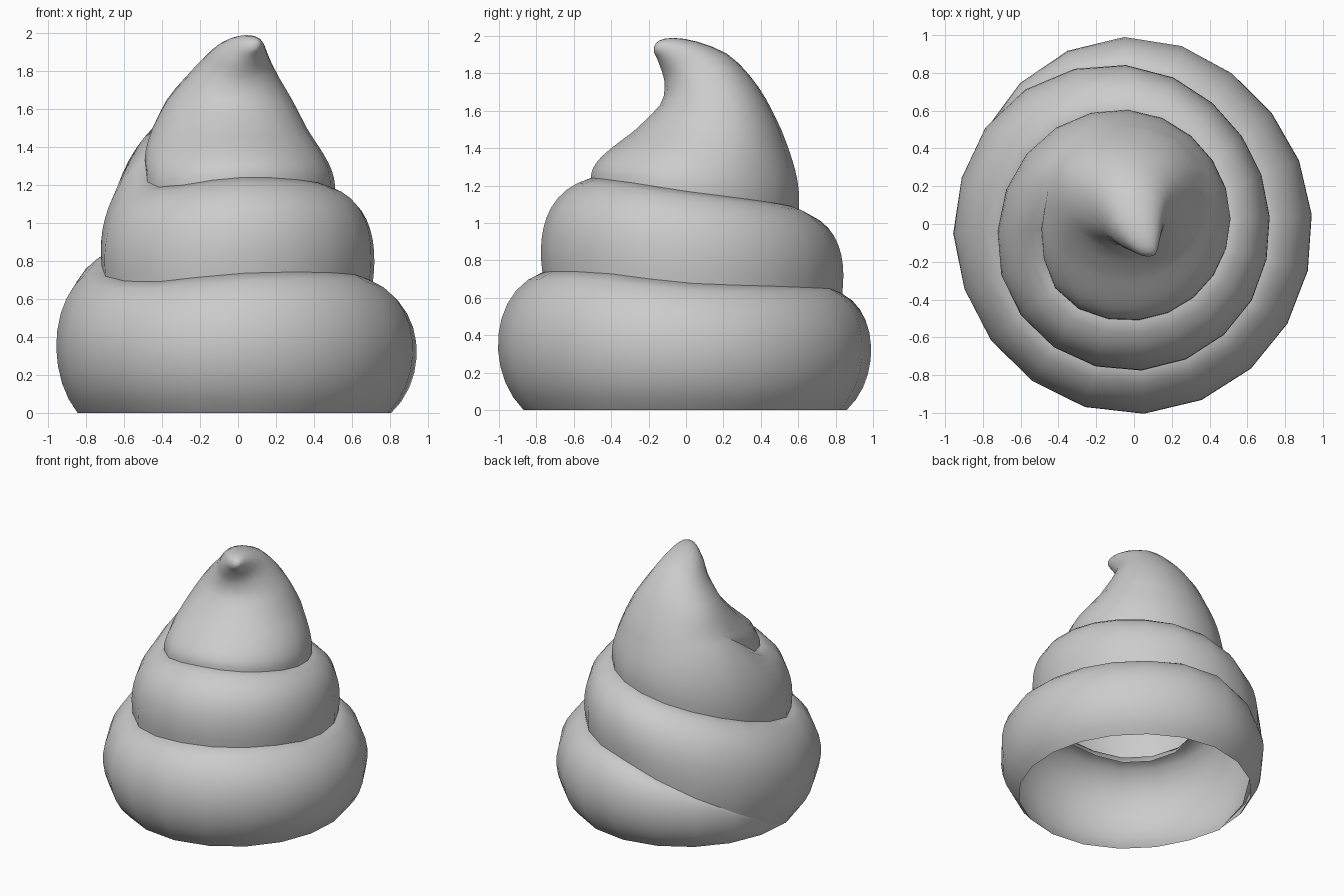
import bpy, bmesh, math
from mathutils import Vector

if "Cube" in bpy.data.objects:
    bpy.data.objects.remove(bpy.data.objects["Cube"])


def smooth_curve(keys, x):
    """Cubic interpolation through (x, a, b, ...) keys."""
    n = len(keys)
    x = min(max(x, keys[0][0]), keys[-1][0])
    i = 0
    while i < n - 2 and x > keys[i + 1][0]:
        i += 1

    def slope(k, c):
        a, b = keys[max(k - 1, 0)], keys[min(k + 1, n - 1)]
        return (b[c] - a[c]) / (b[0] - a[0])

    p, q = keys[i], keys[i + 1]
    h = q[0] - p[0]
    u = (x - p[0]) / h
    out = []
    for c in range(1, len(p)):
        out.append((2*u**3 - 3*u*u + 1) * p[c] + (u**3 - 2*u*u + u) * h * slope(i, c)
                   + (3*u*u - 2*u**3) * q[c] + (u**3 - u*u) * h * slope(i + 1, c))
    return out


# Spiral seam running down around the swirl: angle, radius, height
SEAM = [(-195, .46, 1.46), (-177, .49, 1.33), (-160, .51, 1.22), (-135, .54, 1.19),
        (-90, .51, 1.24), (-40, .50, 1.22), (0, .51, 1.17), (45, .54, 1.12),
        (90, .60, 1.07), (135, .66, .96), (180, .715, .79), (203, .75, .715),
        (235, .77, .69), (270, .77, .735), (320, .74, .735), (360, .71, .68),
        (405, .735, .66), (450, .83, .63), (473, .88, .52), (495, .92, .37),
        (511, .92, .24), (528, .89, .09), (541, .85, 0), (560, .83, 0),
        (630, .87, 0), (720, .81, 0), (765, .815, 0), (810, .86, 0), (905, .84, 0)]
# Outward bulge of the coil and shoulder fullness by angle
BULGE = [(-195, .01), (90, .02), (250, .03), (440, .03), (495, .02), (525, .09),
         (545, .18), (600, .205), (720, .205), (765, .19), (905, .19)]
FULL = [(-195, .45), (60, .45), (165, .65), (230, .9), (905, .9)]
# Hooked tip rings: index, centre x, half width, back y, back z, front y, front z
TIP = [(0, -.045, .405, .51, 1.50, -.27, 1.50), (1, -.045, .33, .43, 1.66, -.14, 1.63),
       (2, -.03, .25, .34, 1.79, -.115, 1.72), (3, -.01, .18, .22, 1.905, -.12, 1.78),
       (4, .015, .13, .06, 1.97, -.14, 1.84), (5, .045, .085, -.07, 1.99, -.155, 1.88),
       (6, .07, .045, -.145, 1.975, -.17, 1.91), (7, .08, .004, -.17, 1.945, -.172, 1.94)]
STEP, SIDES, COLS, ROWS = 18, 20, 62, 10


def radial(deg, r, z):
    a = math.radians(deg)
    return Vector((r * math.cos(a), r * math.sin(a), z))


def tip_point(deg, k):
    cx, w, by, bz, fy, fz = smooth_curve(TIP, k)
    a = math.radians(deg)
    s = math.sin(a)
    w *= 1 + .14 * max(s, 0)        # fuller at the back
    return Vector((cx + w * math.cos(a), (by + fy) / 2 + (by - fy) / 2 * s,
                   (bz + fz) / 2 + (bz - fz) / 2 * s))


def seam_point(t):
    r, z = smooth_curve(SEAM, t)
    return radial(t, r, max(z, 0))


bm = bmesh.new()
columns, weld = [], []

# Coil strip: each column is a curved profile from one seam turn to the next
for i in range(COLS):
    t = -195 + STEP * i
    top = tip_point(t, 0) if i <= SIDES else seam_point(t - 360)
    low = top.copy() if i == 0 else seam_point(t)
    h = max(top.z - low.z, 0)
    r = Vector((low.x, low.y)).length
    b = smooth_curve(BULGE, t)[0] * min(1, h / .6)
    full = smooth_curve(FULL, t)[0]
    rise = .28 if t > 530 else .37
    p1 = radial(t, r + b, low.z + rise * h)
    p2 = top.lerp(radial(t, r + b, 0), full)
    p2.z = top.z - h * (.15 + .4 * (.9 - full))
    if i == 0:
        p1, p2 = top.copy(), top.copy()
    col = []
    for j in range(ROWS + 1):
        u = j / ROWS
        p = (1-u)**3 * low + 3*u*(1-u)**2 * p1 + 3*u*u*(1-u) * p2 + u**3 * top
        col.append(bm.verts.new(p))
    if i == 0:
        weld += col
    elif i <= SIDES:
        weld.append(col[-1])
    # Hidden inner lip, curling under the coil above
    if i > SIDES:
        f = min(1, h / .6) * min(1, (i - SIDES) / 3)
        rt = Vector((top.x, top.y)).length
        for dr, dz in ((.08, .02), (.13, .09)):
            col.append(bm.verts.new(radial(t, rt - dr * f, max(0, top.z - dz * f))))
    columns.append(col)


def skin(a, b):
    for j in range(min(len(a), len(b)) - 1):
        bm.faces.new((a[j], b[j], b[j + 1], a[j + 1]))


for a, b in zip(columns, columns[1:]):
    skin(a, b)

# Hooked tip
tip_cols = []
for i in range(SIDES):
    col = [bm.verts.new(tip_point(-195 + STEP * i, k / 2)) for k in range(15)]
    weld.append(col[0])
    tip_cols.append(col)
for i in range(SIDES):
    skin(tip_cols[i], tip_cols[(i + 1) % SIDES])
bm.faces.new([c[-1] for c in tip_cols])

# Join tip to coil while leaving the seams open and crisp
bmesh.ops.remove_doubles(bm, verts=weld, dist=.0005)
bmesh.ops.dissolve_degenerate(bm, edges=bm.edges[:], dist=.00001)
mesh = bpy.data.meshes.new("swirl")
bm.to_mesh(mesh)
bm.free()
swirl = bpy.data.objects.new("swirl", mesh)
bpy.context.collection.objects.link(swirl)
bpy.context.view_layer.objects.active = swirl
swirl.select_set(True)
bpy.ops.object.shade_smooth_by_angle(angle=math.radians(50))
